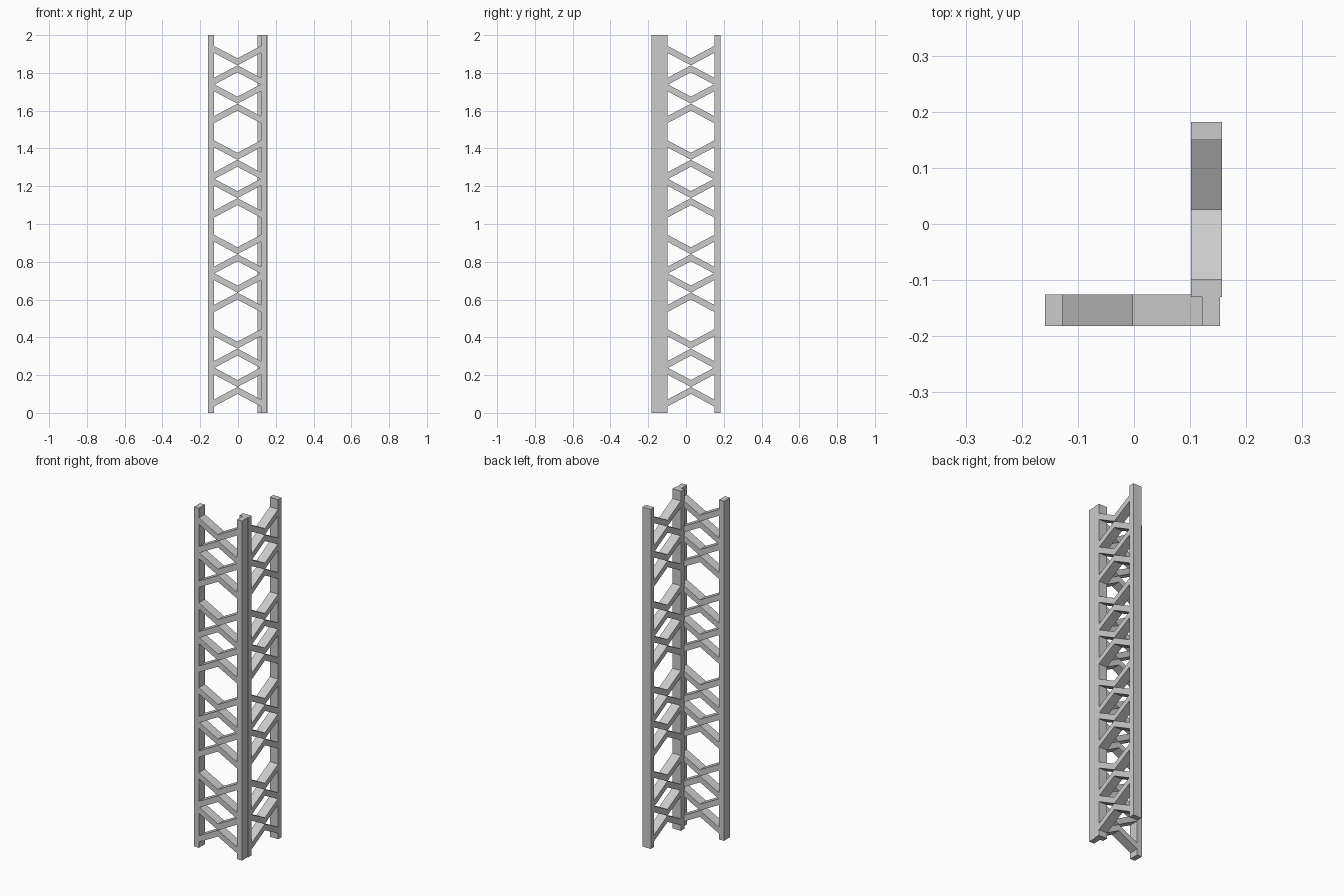
import bpy
import bmesh

cube = bpy.data.objects.get("Cube")
if cube:
    bpy.data.objects.remove(cube, do_unlink=True)

steel = bpy.data.materials.new("grey_steel")
steel.use_nodes = True
colour = (0.6, 0.6, 0.6, 1)
steel.diffuse_color = colour
steel.node_tree.nodes["Principled BSDF"].inputs["Base Color"].default_value = colour

HEIGHT, MODULE = 2.0, 0.5
HALF, POST = 0.124, 0.032     # half opening and post width
RISE, BAR = 0.103, 0.037      # half height of a cross, upright bar thickness


def prisms(name, profiles, place, near, far):
    """Extrude (u, z) outlines between two depths into one object."""
    bm = bmesh.new()
    for outline in profiles:
        face = bm.faces.new([bm.verts.new(place(u, near, z)) for u, z in outline])
        new = bmesh.ops.extrude_face_region(bm, geom=[face])["geom"]
        step = [b - a for a, b in zip(place(0, near, 0), place(0, far, 0))]
        verts = [v for v in new if isinstance(v, bmesh.types.BMVert)]
        bmesh.ops.translate(bm, verts=verts, vec=step)
    bmesh.ops.recalc_face_normals(bm, faces=bm.faces)
    mesh = bpy.data.meshes.new(name)
    bm.to_mesh(mesh)
    bm.free()
    mesh.materials.append(steel)
    bpy.context.collection.objects.link(bpy.data.objects.new(name, mesh))


def chevron(centre, z, sign):
    """Bent brace whose tip touches its mirrored twin at height z."""
    left, right = centre - HALF, centre + HALF
    points = [(left, RISE), (left, RISE - BAR), (centre, 0),
              (right, RISE - BAR), (right, RISE), (centre, BAR)]
    return [(u, z + sign * h) for u, h in points]


def panel(name, centre, place, near, far):
    # Two uprights
    for side, label in ((-1, "first"), (1, "second")):
        a = centre + side * HALF
        b = a + side * POST
        prisms(f"{name}_{label}_post", [[(a, 0), (b, 0), (b, HEIGHT), (a, HEIGHT)]],
               place, near, far)
    # Two crossed braces in each module
    braces = []
    for i in range(4):
        for offset in (0.137, 0.34):
            for sign in (-1, 1):
                braces.append(chevron(centre, i * MODULE + offset, sign))
    prisms(f"{name}_braces", braces, place, near, far)


# Two panels meeting at a right angle
panel("front_panel", -0.003, lambda u, d, z: (u, d, z), -0.182, -0.126)
panel("side_panel", 0.026, lambda u, d, z: (d, u, z), 0.102, 0.157)
